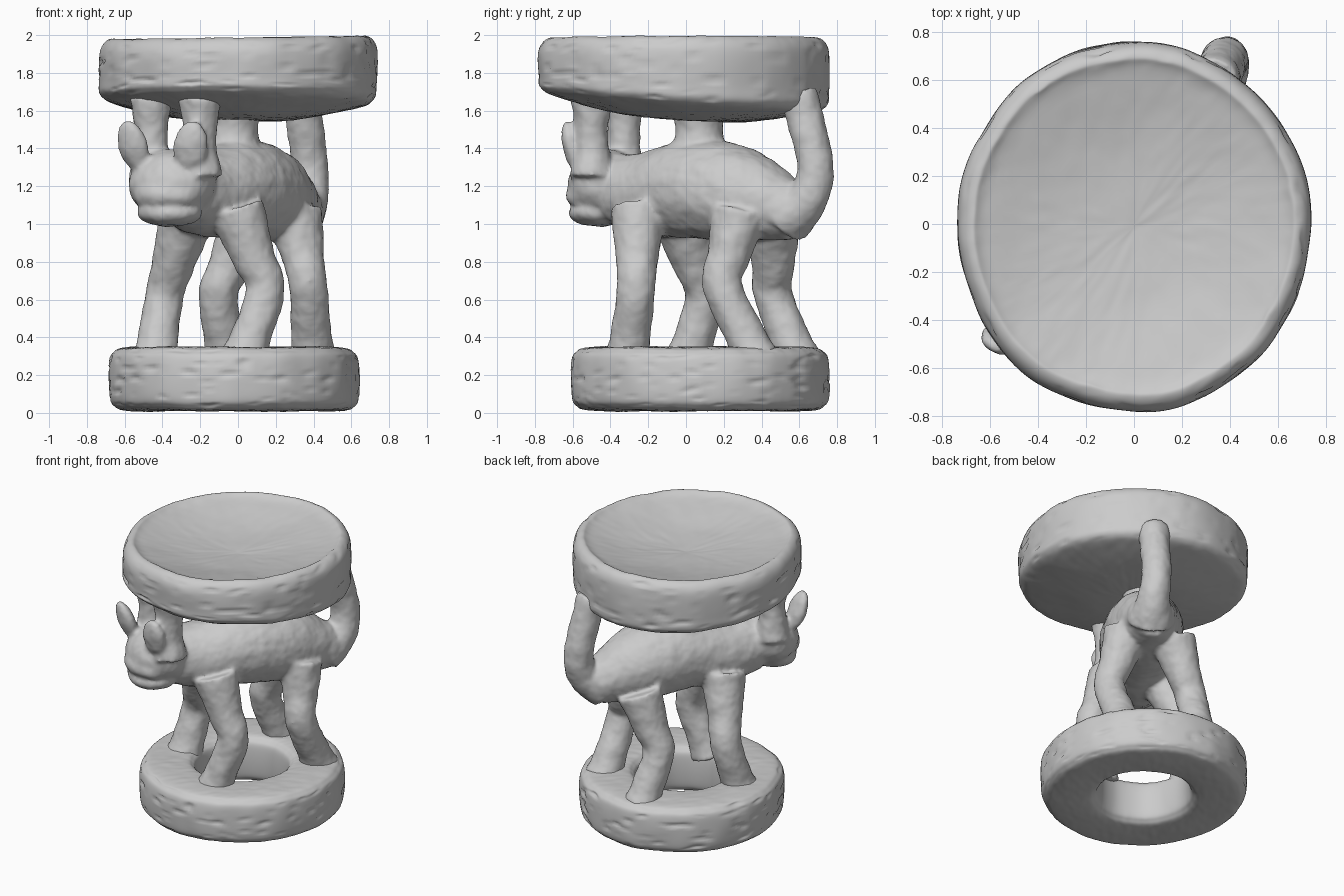
import bpy, bmesh, math
from mathutils import Vector, Matrix, noise

if "Cube" in bpy.data.objects:
    bpy.data.objects.remove(bpy.data.objects["Cube"])

SIDE = Vector((0.85, -0.53, 0)).normalized()   # across the animal's body
TAU = 2 * math.pi


def spline(pts, steps, closed=False):
    """Catmull-Rom samples through tuples of any length."""
    n, out = len(pts), []
    for i in range(n if closed else n - 1):
        q = [pts[(i + k) % n] if closed else pts[min(max(i + k, 0), n - 1)]
             for k in (-1, 0, 1, 2)]
        for s in range(steps):
            t = s / steps
            out.append(tuple(b + 0.5 * t * (c - a + t * (2 * a - 5 * b + 4 * c - d
                                                         + t * (3 * (b - c) + d - a)))
                             for a, b, c, d in zip(*q)))
    return out if closed else out + [pts[-1]]


def finish(bm, name):
    bmesh.ops.recalc_face_normals(bm, faces=bm.faces)
    for f in bm.faces:
        f.smooth = True
    me = bpy.data.meshes.new(name)
    bm.to_mesh(me)
    bm.free()
    ob = bpy.data.objects.new(name, me)
    bpy.context.collection.objects.link(ob)
    return ob


def bridge(bm, rings, closed=False):
    n = len(rings[0])
    for i in range(len(rings) if closed else len(rings) - 1):
        a, b = rings[i], rings[(i + 1) % len(rings)]
        for j in range(n):
            k = (j + 1) % n
            bm.faces.new((a[j], a[k], b[k], b[j]))


def rough_disc(name, profile, centre, scale, closed, tilt, seed, seg=180):
    """Turned disc with an uneven outline and hacked, grainy sides."""
    bm, rings = bmesh.new(), []
    rmax = max(p[0] for p in profile)
    for r, z in spline(profile, 8, closed):
        r, ring = max(r, 0), []
        for j in range(seg):
            c, s = math.cos(TAU * j / seg), math.sin(TAU * j / seg)
            edge = min(max((r / rmax - 0.8) * 5, 0), 1)
            wob = 0.012 * noise.noise(Vector((c * 2, s * 2, seed))) * r / rmax
            grain = noise.noise(Vector((c * 7, s * 7, z * 32 + seed)))
            chop = noise.noise(Vector((c * 5, s * 5, z * 5 + seed)))
            rr = r + wob + edge * (0.006 * chop - 0.03 * max(0, grain - 0.25))
            x, y = rr * c * scale[0], rr * s * scale[1]
            dz = 0.006 * noise.noise(Vector((x * 4, y * 4, seed + z)))
            dz += 0.003 * noise.noise(Vector(((x + y) * 9, (x - y) * 22, seed)))
            ring.append(bm.verts.new((x + centre[0], y + centre[1],
                                      max(0, z + dz + tilt(x, y, z)))))
        rings.append(ring)
    bridge(bm, rings, closed)
    bmesh.ops.remove_doubles(bm, verts=bm.verts, dist=0.0003)
    return finish(bm, name)


def tube(bm, *pts):
    """Round limb through (x, y, z, radius) points."""
    path, rings = spline(pts, 8), []
    for i, p in enumerate(path):
        t = Vector(path[min(i + 1, len(path) - 1)][:3]) - Vector(path[max(i - 1, 0)][:3])
        t.normalize()
        u = (SIDE - t * SIDE.dot(t)).normalized()
        v = t.cross(u)
        rings.append([bm.verts.new(Vector(p[:3]) + p[3] * (u * math.cos(a) + v * math.sin(a)))
                      for a in (TAU * j / 28 for j in range(28))])
    bridge(bm, rings)
    bm.faces.new(rings[0])
    bm.faces.new(rings[-1])


def leg(bm, hip, knee, foot):
    """Leg bending at the knee and flaring into the base."""
    h, k, f = (Vector(p) for p in (hip, knee, foot))
    tube(bm, (*h, 0.15), (*h.lerp(k, 0.6), 0.114), (*k, 0.103),
         (*k.lerp(f, 0.7), 0.108), (*f, 0.13))


def post(bm, x, y, z, r):
    """Support that widens at both ends, up to the seat."""
    tube(bm, (x, y, z, r * 1.4), (x, y, (z + 1.68) / 2, r), (x, y, 1.68, r * 1.4))


def blob(bm, loc, size, rot):
    m = Matrix.Translation(loc)
    for ang, ax in zip(rot, 'XYZ'):
        m = m @ Matrix.Rotation(math.radians(ang), 4, ax)
    bmesh.ops.create_uvsphere(bm, u_segments=32, v_segments=20, radius=1,
                              matrix=m @ Matrix.Diagonal((*size, 1)))


def seat_tilt(x, y, z):
    under = z < 1.84 or math.hypot(x, y) > 0.7
    w = min(max((1.92 - z) * 4, 0), 1) if under else 0
    return 0.014 * x - w * (0.065 * y + 0.025 * x)


# Dished round seat, thicker towards the back
seat_profile = [(0, 1.55), (0.3, 1.56), (0.62, 1.625), (0.72, 1.67), (0.735, 1.75),
                (0.733, 1.92), (0.68, 1.985), (0.6, 1.955), (0.3, 1.89), (0, 1.865)]
rough_disc("seat", seat_profile, (0, -0.01), (1, 1.045), False, seat_tilt, 2)

# Ring base with an open centre: rounded-square section
ring_profile = []
for i in range(16):
    c, s = math.cos(TAU * i / 16), math.sin(TAU * i / 16)
    ring_profile.append((0.485 + 0.187 * math.copysign(abs(c) ** 0.5, c),
                         0.18 + 0.17 * math.copysign(abs(s) ** 0.5, s)))
rough_disc("base_ring", ring_profile, (-0.02, 0.075), (0.99, 1.02), True,
           lambda x, y, z: 0, 9)

# Carved animal: trunk, limbs and head are fused into one body by a voxel remesh
bm = bmesh.new()
# trunk
tube(bm, (-0.30, -0.35, 1.18, .19), (-0.17, -0.17, 1.16, .23), (0, 0.05, 1.185, .26),
     (0.15, 0.30, 1.15, .25), (0.33, 0.59, 1.05, .14))
# tail
tube(bm, (0.30, 0.53, 1.04, .16), (0.37, 0.64, 1.13, .11), (0.38, 0.685, 1.3, .098),
     (0.345, 0.62, 1.6, .10), (0.33, 0.59, 1.68, .11))
# front legs, then hind legs
leg(bm, (-0.27, -0.04, 1.05), (-0.39, 0.10, 0.62), (-0.44, 0.01, 0.28))
leg(bm, (-0.01, -0.25, 1.08), (0.145, -0.265, 0.65), (0.03, -0.31, 0.28))
leg(bm, (0.30, 0.28, 1.06), (0.37, 0.19, 0.68), (0.40, 0.37, 0.28))
leg(bm, (0.05, 0.46, 1.02), (-0.105, 0.46, 0.63), (-0.06, 0.59, 0.28))
# posts from head and back to the seat
post(bm, -0.46, -0.33, 1.25, 0.085)
post(bm, -0.20, -0.50, 1.25, 0.085)
post(bm, -0.02, 0.07, 1.32, 0.125)
# head, upper muzzle, jaw
blob(bm, (-0.35, -0.42, 1.21), (0.235, 0.20, 0.185), (0, 0, -20))
blob(bm, (-0.37, -0.49, 1.155), (0.19, 0.145, 0.10), (0, 0, -16))
blob(bm, (-0.36, -0.47, 1.06), (0.175, 0.15, 0.075), (0, 0, -16))
# ears
blob(bm, (-0.555, -0.48, 1.41), (0.085, 0.05, 0.15), (14, -14, -25))
blob(bm, (-0.25, -0.60, 1.41), (0.095, 0.05, 0.14), (14, 6, -10))
animal = finish(bm, "carved_animal")

mod = animal.modifiers.new("fuse", 'REMESH')
mod.mode = 'VOXEL'
mod.voxel_size = 0.014
mod.use_smooth_shade = True
mod = animal.modifiers.new("soften", 'SMOOTH')
mod.factor = 0.5
mod.iterations = 10
# faint tool marks
tex = bpy.data.textures.new("tool_marks", 'CLOUDS')
tex.noise_scale = 0.09
mod = animal.modifiers.new("tool_marks", 'DISPLACE')
mod.texture = tex
mod.strength = 0.014
